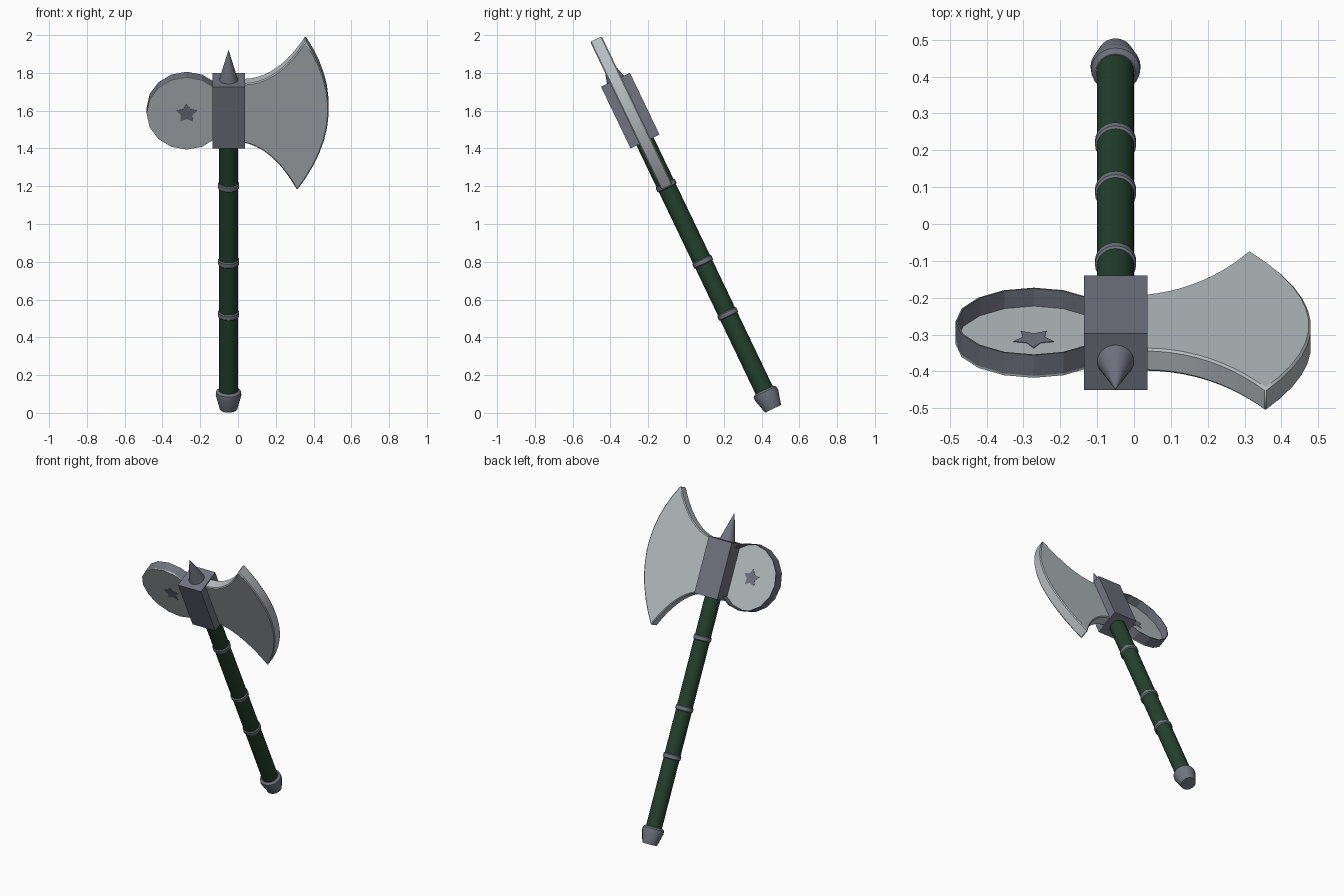
import bpy, bmesh, math
from mathutils import Matrix, Vector

old = bpy.data.objects.get("Cube")
if old:
    bpy.data.objects.remove(old, do_unlink=True)

# The axe is built upright around its head, then leaned back as a whole
LEAN = Matrix.Translation((0, -0.295, 1.6)) @ Matrix.Rotation(math.radians(25.6), 4, 'X')
AXIS_X = -0.05      # handle centre line
HALF = 0.034        # half thickness of the blade and disc


def material(name, rgb):
    m = bpy.data.materials.new(name)
    m.use_nodes = True
    m.diffuse_color = (*rgb, 1)
    m.node_tree.nodes["Principled BSDF"].inputs["Base Color"].default_value = (*rgb, 1)
    return m


STEEL = material("light steel", (0.47, 0.51, 0.53))
IRON = material("dark iron", (0.165, 0.175, 0.215))
GREEN = material("dark green", (0.016, 0.052, 0.025))


def finish(name, bm, mat, smooth=True, bevel=0):
    bmesh.ops.recalc_face_normals(bm, faces=bm.faces)
    me = bpy.data.meshes.new(name)
    bm.to_mesh(me)
    bm.free()
    me.materials.append(mat)
    ob = bpy.data.objects.new(name, me)
    bpy.context.collection.objects.link(ob)
    ob.matrix_world = LEAN
    if bevel:
        mod = ob.modifiers.new("bevel", 'BEVEL')
        mod.width, mod.segments, mod.limit_method = bevel, 1, 'ANGLE'
        mod.angle_limit = math.radians(50)
    if smooth:
        bpy.ops.object.select_all(action='DESELECT')
        ob.select_set(True)
        bpy.context.view_layer.objects.active = ob
        bpy.ops.object.shade_smooth_by_angle(angle=math.radians(32))
    return ob


def turned(name, profile, mat, sides=24):
    """Solid turned around the handle axis from (radius, height) pairs."""
    bm = bmesh.new()
    rings = []
    for r, z in profile:
        rings.append([bm.verts.new((AXIS_X + r * math.cos(a), r * math.sin(a), z))
                      for a in (math.tau * i / sides for i in range(sides))])
    for lo, hi in zip(rings, rings[1:]):
        for i in range(sides):
            j = (i + 1) % sides
            bm.faces.new((lo[i], lo[j], hi[j], hi[i]))
    bm.faces.new(rings[0])
    bm.faces.new(rings[-1])
    return finish(name, bm, mat)


def plate(name, outline, back, front, mat, **kw):
    """Flat outline in x, z given thickness from y=front to y=back."""
    bm = bmesh.new()
    face = bm.faces.new([bm.verts.new((x, front, z)) for x, z in outline])
    new = bmesh.ops.extrude_face_region(bm, geom=[face])["geom"]
    bmesh.ops.translate(bm, vec=(0, back - front, 0),
                        verts=[v for v in new if isinstance(v, bmesh.types.BMVert)])
    return finish(name, bm, mat, **kw)


def curve(a, c, b, n):
    """Points on a quadratic curve from a towards b, leaving b out."""
    a, c, b = Vector(a), Vector(c), Vector(b)
    return [tuple(a * (1 - t) ** 2 + c * 2 * t * (1 - t) + b * t * t)
            for t in (i / n for i in range(n))]


def circle(cx, r, n, inner=None):
    """Polygon round (cx, 0); an inner radius on every other point makes a star."""
    pts = []
    for i in range(n):
        a = math.tau * i / n + math.pi / 2
        q = inner if inner and i % 2 else r
        pts.append((cx + q * math.cos(a), q * math.sin(a)))
    return pts


# Handle, its bands and the pommel
turned("handle", [(0.05, -1.68), (0.05, -0.17)], GREEN)
for i, z in enumerate((-1.193, -0.887, -0.44)):
    turned(f"handle_band_{i + 1}",
           [(0.05, z - 0.016), (0.056, z - 0.011), (0.056, z + 0.011), (0.05, z + 0.016)], IRON)
turned("pommel", [(0.047, -1.75), (0.068, -1.67), (0.066, -1.65), (0.053, -1.64)], IRON)

# Head block and top spike
bm = bmesh.new()
bmesh.ops.create_cube(bm, size=1, matrix=Matrix.Translation((AXIS_X, 0, 0))
                      @ Matrix.Diagonal((0.172, 0.17, 0.362, 1)))
finish("head_block", bm, IRON, smooth=False)
turned("top_spike", [(0.05, 0.18), (0.0005, 0.356)], IRON)

# Main blade: flared neck with a curved cutting edge
top_root, top_tip = (0.03, 0.173), (0.357, 0.425)
low_root, low_tip = (0.03, -0.173), (0.313, -0.452)
outline = [(-0.03, 0.173)]
outline += curve(top_root, (0.21, 0.175), top_tip, 10)
outline += curve(top_tip, (0.624, -0.008), low_tip, 12)
outline += curve(low_tip, (0.19, -0.21), low_root, 10)
outline += [low_root, (-0.03, -0.173)]
plate("blade", outline, HALF, -HALF, STEEL, bevel=0.006)

# Side disc: dark raised rim, open at the back, with a light plate set in the front
DISC_X, R, SIDES = -0.272, 0.212, 16
bm = bmesh.new()
loops = []
for r, y in ((R, -HALF + 0.006), (R, HALF), (R - 0.005, HALF), (R - 0.005, -HALF + 0.006)):
    loops.append([bm.verts.new((x, y, z)) for x, z in circle(DISC_X, r, SIDES)])
for k in range(4):
    p, q = loops[k], loops[(k + 1) % 4]
    for i in range(SIDES):
        j = (i + 1) % SIDES
        bm.faces.new((p[i], p[j], q[j], q[i]))
finish("disc_rim", bm, IRON, smooth=False)
plate("disc_plate", circle(DISC_X, R, SIDES), -0.019, -HALF, STEEL, smooth=False)

# Star emblem showing on both sides of the plate
plate("star_emblem", circle(DISC_X, 0.058, 10, inner=0.032), -0.017, -HALF - 0.002,
      IRON, smooth=False)
